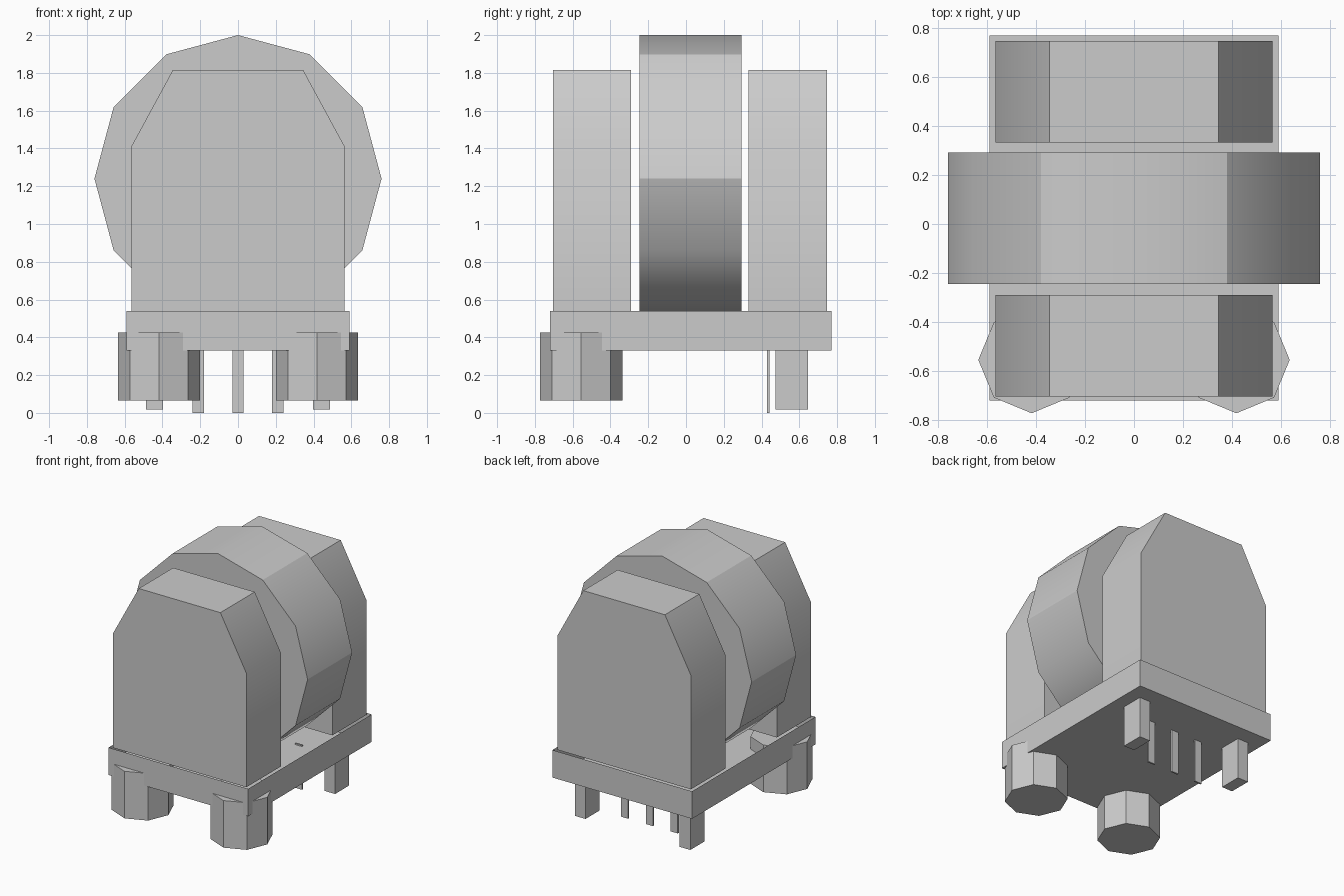
import bpy, bmesh
from math import sin, cos, radians

cube = bpy.data.objects.get("Cube")
if cube:
    bpy.data.objects.remove(cube, do_unlink=True)

GREY = (0.6, 0.6, 0.6, 1)
grey = bpy.data.materials.new("plain_grey")
grey.use_nodes = True
grey.diffuse_color = GREY
grey.node_tree.nodes["Principled BSDF"].inputs["Base Color"].default_value = GREY


def ring(radius, sides, cx=0, cy=0):
    """Regular polygon with a corner on each axis."""
    step = radians(360 / sides)
    return [(cx + radius * cos(i * step), cy + radius * sin(i * step)) for i in range(sides)]


def rect(x0, x1, y0, y1):
    return [(x0, y0), (x1, y0), (x1, y1), (x0, y1)]


def prism(name, outline, low, high, axis="z", open_top=False, smooth_edge=None):
    """Extrude a closed outline along z, or an x-z outline along y."""
    def place(p, d):
        return (p[0], p[1], d) if axis == "z" else (p[0], d, p[1])

    bm = bmesh.new()
    a = [bm.verts.new(place(p, low)) for p in outline]
    b = [bm.verts.new(place(p, high)) for p in outline]
    n = len(outline)
    bm.faces.new(a[::-1])
    if not open_top:
        bm.faces.new(b)
    for i in range(n):
        j = (i + 1) % n
        bm.faces.new((a[i], a[j], b[j], b[i]))
    if axis == "y":
        bmesh.ops.reverse_faces(bm, faces=bm.faces[:])
    # Only the chosen lengthwise edges blend; all others stay crisp
    if smooth_edge:
        for f in bm.faces:
            f.smooth = True
        for e in bm.edges:
            e.smooth = False
        for i in range(n):
            bm.edges.get((a[i], b[i])).smooth = smooth_edge(i)
    mesh = bpy.data.meshes.new(name)
    bm.to_mesh(mesh)
    bm.free()
    mesh.materials.append(grey)
    obj = bpy.data.objects.new(name, mesh)
    bpy.context.scene.collection.objects.link(obj)
    return obj


# Shallow open tray
prism("base_tray", rect(-0.59, 0.59, -0.72, 0.77), 0.33, 0.54, open_top=True)

# Twelve-sided drum, blended in pairs of facets
prism("drum", ring(0.76, 12, 0, 1.24), -0.245, 0.293, "y",
      smooth_edge=lambda i: i % 2 == 1 or i in (8, 10))

# End housings with sloping shoulders
half = [(0.565, 0.54), (0.565, 1.41), (0.345, 1.815)]
housing = half + [(-x, z) for x, z in reversed(half)]
for name, y in (("front_housing", -0.705), ("rear_housing", 0.332)):
    prism(name, housing, y, y + 0.415, "y", smooth_edge=lambda i: i in (1, 4))

# Feet: octagonal at the front, flat posts at the rear
for side, s in (("left", 1), ("right", -1)):
    prism("front_foot_" + side, ring(0.218, 8, s * 0.418, -0.555), 0.065, 0.425)
    x = s * 0.443
    prism("rear_post_" + side, rect(x - 0.045, x + 0.045, 0.475, 0.645), 0.017, 0.34)

# Thin contact pins
for name, x in (("left", 0.21), ("middle", 0), ("right", -0.21)):
    prism("pin_" + name, rect(x - 0.03, x + 0.03, 0.43, 0.443), 0, 0.34)
